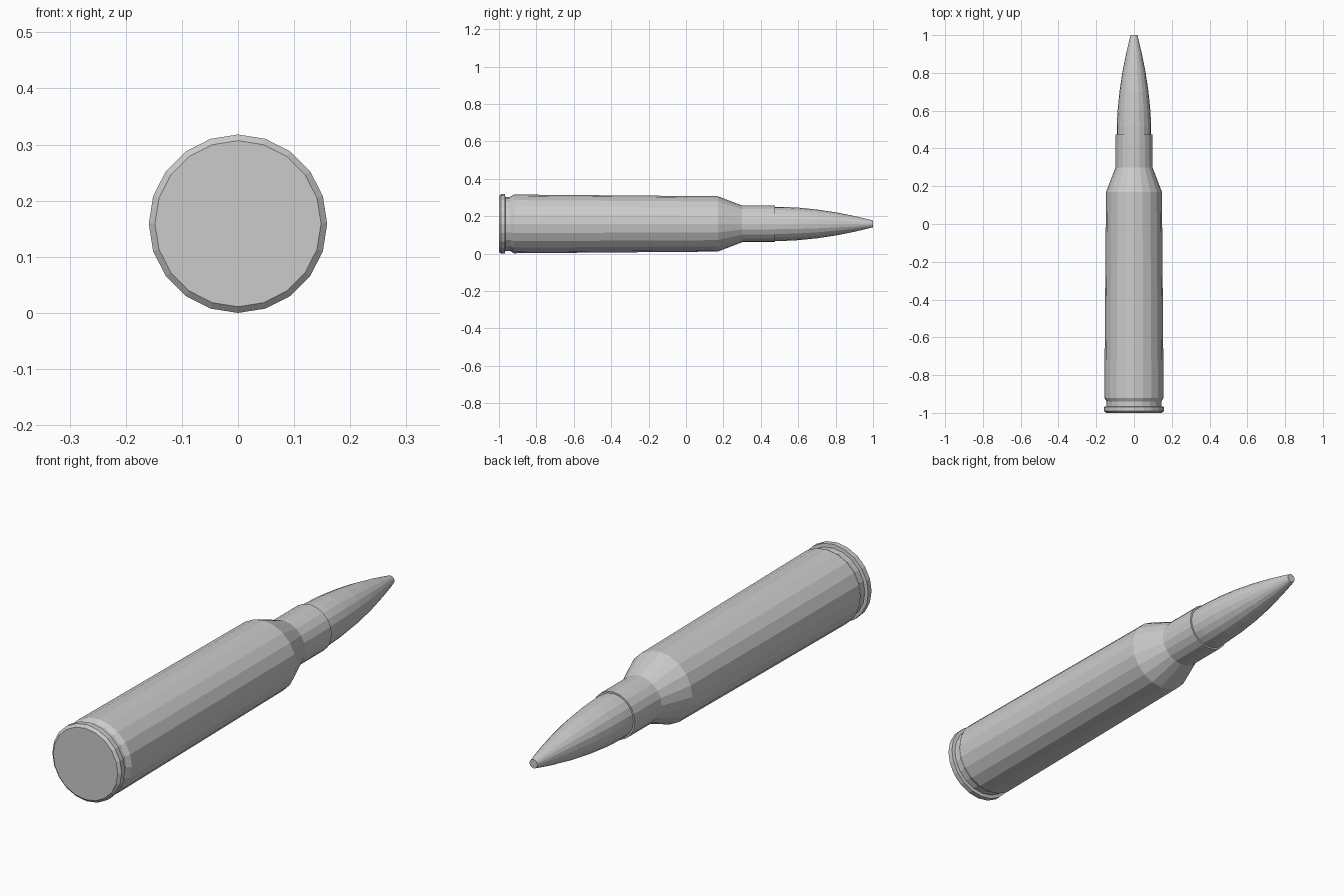
import bpy
import bmesh
from math import sin, cos, pi

cube = bpy.data.objects.get("Cube")
if cube:
    bpy.data.objects.remove(cube, do_unlink=True)

SIDES = 20
AXIS_Z = 0.159

grey = bpy.data.materials.new("plain grey")
grey.use_nodes = True
grey.diffuse_color = (0.6, 0.6, 0.6, 1)
grey.node_tree.nodes["Principled BSDF"].inputs["Base Color"].default_value = (0.6, 0.6, 0.6, 1)


def turned_part(name, profile):
    """Spin (y, radius) points round the long axis and cap both ends."""
    bm = bmesh.new()
    rings = []
    for y, r in profile:
        angles = [2 * pi * i / SIDES for i in range(SIDES)]
        rings.append([bm.verts.new((r * sin(a), y, AXIS_Z + r * cos(a))) for a in angles])
    for low, high in zip(rings, rings[1:]):
        for i in range(SIDES):
            j = (i + 1) % SIDES
            bm.faces.new((low[i], low[j], high[j], high[i]))
    bm.faces.new(rings[0])
    bm.faces.new(rings[-1])
    bmesh.ops.recalc_face_normals(bm, faces=bm.faces)
    mesh = bpy.data.meshes.new(name)
    bm.to_mesh(mesh)
    bm.free()
    mesh.materials.append(grey)
    obj = bpy.data.objects.new(name, mesh)
    bpy.context.collection.objects.link(obj)
    return obj


# Case: bevelled rim, extractor groove, tapered body, shoulder and neck
turned_part("case", [
    (-1.0, 0.148), (-0.99, 0.159), (-0.968, 0.159), (-0.966, 0.145),
    (-0.94, 0.145), (-0.92, 0.157), (0.17, 0.148), (0.30, 0.098), (0.475, 0.098),
])

# Pointed tip: curved nose with a small flat end, seated in the neck
turned_part("tip", [
    (0.45, 0.091), (0.52, 0.091), (0.60, 0.087), (0.70, 0.077),
    (0.80, 0.062), (0.90, 0.042), (0.96, 0.028), (1.0, 0.018),
])
